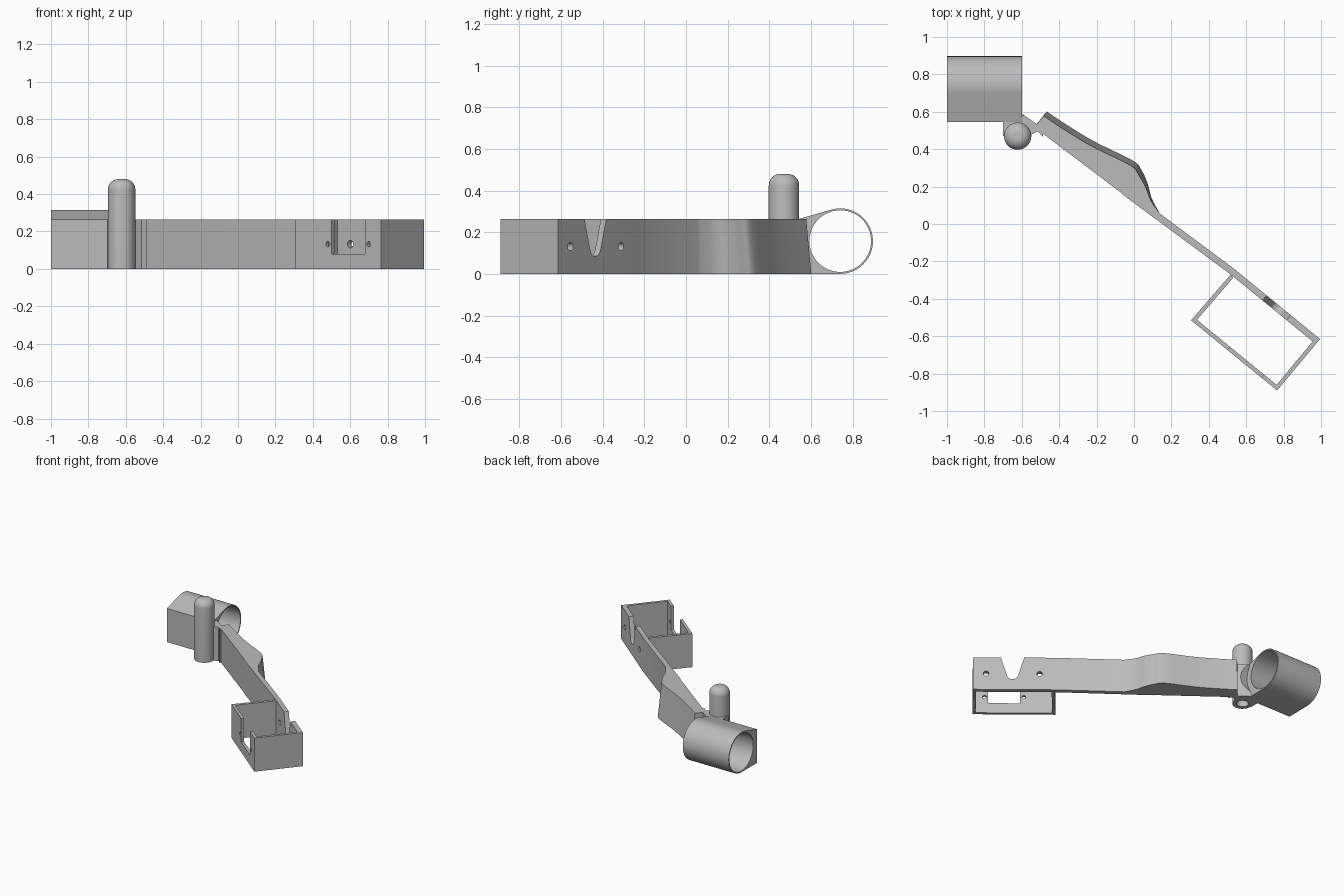
import bpy, bmesh, math
from mathutils import Vector, Matrix

if "Cube" in bpy.data.objects:
    bpy.data.objects.remove(bpy.data.objects["Cube"])

grey = bpy.data.materials.new("plain grey")
grey.diffuse_color = (0.5, 0.5, 0.5, 1)
grey.use_nodes = True
grey.node_tree.nodes["Principled BSDF"].inputs["Base Color"].default_value = grey.diffuse_color
H = 0.265


def loft(name, bottom, top):
    """Closed solid between two matching rings of 3D points."""
    bm = bmesh.new()
    a = [bm.verts.new(p) for p in bottom]
    b = [bm.verts.new(p) for p in top]
    bm.faces.new(a)
    bm.faces.new(b)
    for i in range(len(a)):
        j = (i + 1) % len(a)
        bm.faces.new((a[i], a[j], b[j], b[i]))
    bmesh.ops.recalc_face_normals(bm, faces=bm.faces)
    me = bpy.data.meshes.new(name)
    bm.to_mesh(me)
    bm.free()
    ob = bpy.data.objects.new(name, me)
    me.materials.append(grey)
    bpy.context.collection.objects.link(ob)
    return ob


def prism(name, pts, z0=0.0, z1=H):
    return loft(name, [(x, y, z0) for x, y in pts], [(x, y, z1) for x, y in pts])


def wall_cutter(profile, origin, u, n, depth=0.06):
    """Extrude a (u, z) profile through a wall with normal n."""
    ring = [Vector((origin[0] + u.x * s, origin[1] + u.y * s, z)) for s, z in profile]
    off = Vector((n.x, n.y, 0)) * depth
    return loft("cutter", [p - off for p in ring], [p + off for p in ring])


def cylinder_x(x0, x1, y, z, r):
    ring = [(y + r * math.cos(t), z + r * math.sin(t))
            for t in [2 * math.pi * i / 64 for i in range(64)]]
    return loft("cutter", [(x0, a, b) for a, b in ring], [(x1, a, b) for a, b in ring])


def cut(ob, cutter):
    m = ob.modifiers.new("cut", 'BOOLEAN')
    m.operation, m.solver, m.object = 'DIFFERENCE', 'EXACT', cutter
    bpy.context.view_layer.objects.active = ob
    bpy.ops.object.modifier_apply(modifier=m.name)
    bpy.data.objects.remove(cutter)


def circle(cu, cz, r, n=24):
    return [(cu + r * math.cos(2 * math.pi * i / n), cz + r * math.sin(2 * math.pi * i / n))
            for i in range(n)]


def smooth_path(pts, steps=5):
    """Catmull-Rom curve through 2D points."""
    p = [Vector(q) for q in pts]
    p = [2 * p[0] - p[1]] + p + [2 * p[-1] - p[-2]]
    out = []
    for i in range(1, len(p) - 2):
        a, b, c, d = p[i - 1:i + 3]
        for k in range(steps):
            t = k / steps
            out.append(0.5 * (2 * b + (c - a) * t + (2 * a - 5 * b + 4 * c - d) * t * t
                              + (3 * b - a - 3 * c + d) * t ** 3))
    return out + [p[-2]]


# Ring holder: straight front wall flowing into a tube
CY, CZ, R = 0.74, 0.158, 0.157
arc = [math.radians(106 - i * 196 / 40) for i in range(41)]
prof = [(0.545, 0), (0.545, H)] + [(CY + R * math.cos(t), CZ + R * math.sin(t)) for t in arc]
holder = loft("ring_holder", [(-1, y, z) for y, z in prof], [(-0.6, y, z) for y, z in prof])
cut(holder, cylinder_x(-1.1, -0.5, CY, CZ, 0.148))

# Pin: hollow post with a rounded top
PX, PY, PR = -0.622, 0.47, 0.073
hub_hole = prism("cutter", [(PX + a, PY + b) for a, b in circle(0, 0, 0.06)], -0.1, 0.5)
line = [(0, 0.4), (0.043, 0.4), (0.043, 0), (PR, 0)]
line += [(PR - 0.055 + 0.055 * math.cos(t), 0.425 + 0.055 * math.sin(t))
         for t in [math.pi / 2 * i / 8 for i in range(9)]] + [(0, 0.48)]
bm = bmesh.new()
vs = [bm.verts.new((r, 0, z)) for r, z in line]
es = [bm.edges.new(vs[i:i + 2]) for i in range(len(vs) - 1)]
bmesh.ops.spin(bm, geom=vs + es, cent=(0, 0, 0), axis=(0, 0, 1), angle=2 * math.pi, steps=40)
bmesh.ops.remove_doubles(bm, verts=bm.verts, dist=1e-4)
bmesh.ops.recalc_face_normals(bm, faces=bm.faces)
bmesh.ops.translate(bm, verts=bm.verts, vec=(PX, PY, 0))
me = bpy.data.meshes.new("pin")
bm.to_mesh(me)
bm.free()
me.materials.append(grey)
pin = bpy.data.objects.new("pin", me)
bpy.context.collection.objects.link(pin)

# Pin base and neck, with clearance around the tube
base = prism("pin_base", [(-0.7, 0.55), (-0.7, 0.47), (-0.6, 0.47), (-0.6, 0.55)])
cut(base, hub_hole)
neck = prism("neck", [(-0.6, 0.535), (-0.6, 0.59), (-0.514, 0.53), (-0.487, 0.489),
                      (-0.487, 0.467), (-0.515, 0.495), (-0.565, 0.47)])
cut(neck, cylinder_x(-0.7, -0.4, CY, CZ, 0.192))

# Arm: straight front, curved back that leans in towards the top
low = smooth_path([(-0.466, 0.601), (-0.37, 0.537), (-0.21, 0.44), (-0.006, 0.339),
                   (0.041, 0.286), (0.073, 0.216), (0.095, 0.136), (0.138, 0.056)])
n = len(low) - 1
lean = Vector((-0.016, -0.024))
high = [p + lean * min(1, 2.5 * (1 - i / n)) for i, p in enumerate(low)]
rest = [(0.533, -0.238), (0.995, -0.615), (0.972, -0.642), (0.517, -0.27),
        (-0.054, 0.152), (-0.07, 0.168), (-0.487, 0.483), (-0.527, 0.527)]
arm = loft("arm", [(x, y, 0) for x, y in [*low, *rest]], [(x, y, H) for x, y in [*high, *rest]])

# Box frame: three thin walls closing against the arm
A, B, C, D = [Vector(p) for p in ((0.517, -0.27), (0.305, -0.515), (0.765, -0.89), (0.995, -0.615))]
u, v = (C - B).normalized(), (A - B).normalized()
w = 0.022
frame = prism("box_frame", [A, B, C, D, D - u * w - v * 0.02, C - u * w + v * w,
                            B + u * w + v * w, A + u * w - v * 0.005])

# Front wall: open window and two screw holes
cut(frame, wall_cutter([(0.252, 0.08), (0.484, 0.08), (0.484, 0.4), (0.252, 0.4)], B, u, v))
for s in (0.226, 0.508):
    cut(frame, wall_cutter(circle(s, 0.132, 0.014), B, u, v))

# Back wall: round-bottomed notch and two screw holes
mid = (0.765, -0.445)
notch = [(-0.088, 0.28), (-0.042, 0.125)]
notch += [(-0.04 * math.cos(t), 0.125 - 0.04 * math.sin(t))
          for t in [math.pi * i / 12 for i in range(1, 12)]]
notch += [(0.042, 0.125), (0.088, 0.28)]
cut(arm, wall_cutter(notch, mid, u, v))
for s in (-0.195, 0.19):
    cut(arm, wall_cutter(circle(s, 0.132, 0.02), mid, u, v))

# Smooth the round surfaces, keep the edges sharp
bpy.ops.object.select_all(action='DESELECT')
for ob in (holder, pin, neck, arm, frame):
    ob.select_set(True)
bpy.context.view_layer.objects.active = holder
bpy.ops.object.shade_smooth_by_angle(angle=math.radians(30))
